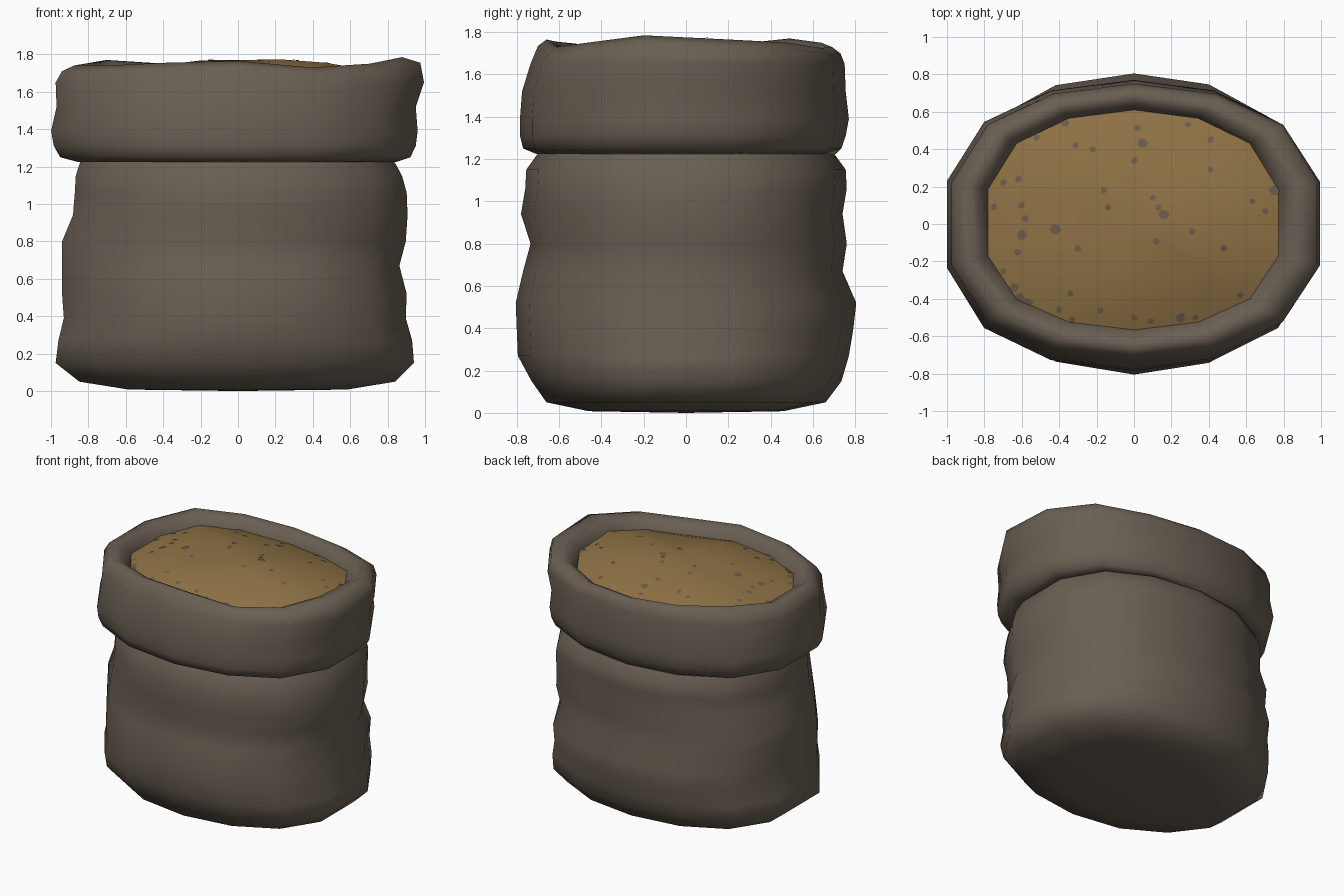
import bpy, bmesh, math, random
from mathutils import Vector
from mathutils.bvhtree import BVHTree

if "Cube" in bpy.data.objects:
    bpy.data.objects.remove(bpy.data.objects["Cube"])

random.seed(4)
N = 14


def material(name, rgb):
    m = bpy.data.materials.new(name)
    m.diffuse_color = (*rgb, 1)
    m.use_nodes = True
    m.node_tree.nodes["Principled BSDF"].inputs["Base Color"].default_value = m.diffuse_color
    return m


CLOTH = material("brown grey cloth", (0.142, 0.114, 0.086))
GRAIN = material("golden grain", (0.275, 0.17, 0.06))
SPECK = material("dark speck", (0.142, 0.108, 0.072))


def ring(bm, left, right, front, back, z, power=0.73, body=False):
    """Fourteen-sided rounded ring; z is a number or one height per corner."""
    verts = []
    for k in range(N):
        a = 2 * math.pi * k / N
        s, c = math.sin(a), math.cos(a)
        p = power
        if k in (3, 4, 10, 11):
            p = 0.8
        elif body:  # the body is fuller back right, slacker front left
            p = {1: 0.73, 2: 0.73, 8: 0.86, 9: 0.88}.get(k, power)
        x = s * (right if s > 0 else left)
        y = math.copysign(abs(c) ** p, c) * (back if c > 0 else front)
        if body and k == 9:
            x *= 0.985
        h = z[k] if isinstance(z, list) else z
        verts.append(bm.verts.new((x, y, h)))
    return verts


def bridge(bm, a, b):
    for k in range(N):
        n = (k + 1) % N
        bm.faces.new((a[n], a[k], b[k], b[n]))


def cap(bm, loop, point, up):
    c = bm.verts.new(point)
    for k in range(N):
        n = (k + 1) % N
        bm.faces.new((loop[n], loop[k], c) if up else (loop[k], loop[n], c))


def finish(bm, name, mat, angle=None):
    me = bpy.data.meshes.new(name)
    bm.to_mesh(me)
    bm.free()
    me.materials.append(mat)
    ob = bpy.data.objects.new(name, me)
    bpy.context.collection.objects.link(ob)
    if angle:
        bpy.context.view_layer.objects.active = ob
        ob.select_set(True)
        bpy.ops.object.shade_smooth_by_angle(angle=math.radians(angle))
        ob.select_set(False)
    return ob


# Sack body: left, right, front, back half-widths and height
BODY = [
    (0.60, 0.60, 0.46, 0.46, 0.008), (0.87, 0.86, 0.66, 0.66, 0.05),
    (1.00, 0.965, 0.73, 0.735, 0.15), (0.985, 0.955, 0.795, 0.77, 0.27),
    (0.955, 0.92, 0.80, 0.79, 0.39), (0.965, 0.925, 0.805, 0.805, 0.52),
    (0.965, 0.885, 0.77, 0.74, 0.67), (0.965, 0.92, 0.735, 0.76, 0.80),
    (0.905, 0.93, 0.78, 0.74, 0.94), (0.895, 0.925, 0.76, 0.76, 1.06),
    (0.89, 0.90, 0.755, 0.755, 1.15), (0.86, 0.85, 0.69, 0.69, 1.24),
]
# Rolled cuff, from the tucked hem up to the shoulder
CUFF = [
    (0.88, 0.87, 0.71, 0.71, 1.225), (0.975, 0.945, 0.77, 0.735, 1.25),
    (1.01, 0.975, 0.785, 0.755, 1.31), (1.025, 0.985, 0.785, 0.77, 1.39),
    (0.995, 0.975, 0.775, 0.755, 1.52), (1.0, 1.02, 0.735, 0.75, 1.65),
]
RIM = [1.73, 1.725, 1.75, 1.765, 1.785, 1.75, 1.73,
       1.765, 1.755, 1.74, 1.74, 1.74, 1.77, 1.75]

bm = bmesh.new()
loops = [ring(bm, *r, power=0.78, body=True) for r in BODY]
loops += [ring(bm, *r) for r in CUFF]
# Uneven rounded mouth and the inside wall
for (l, r, f, b), dz in [((0.965, 1.0, 0.70, 0.73), -0.03),
                         ((0.90, 0.90, 0.66, 0.69), 0.0),
                         ((0.85, 0.84, 0.61, 0.64), -0.025),
                         ((0.80, 0.79, 0.565, 0.61), -0.09),
                         ((0.78, 0.77, 0.54, 0.58), -0.20)]:
    loops.append(ring(bm, l, r, f, b, [h + dz for h in RIM]))
for a, b in zip(loops, loops[1:]):
    bridge(bm, a, b)
cap(bm, loops[0], (0, 0, 0), False)
finish(bm, "sack", CLOTH, 75)

# Domed grain filling
bm = bmesh.new()
steps = [1.0, 0.85, 0.6, 0.3]
heap = [ring(bm, 0.81 * s, 0.80 * s, 0.57 * s, 0.61 * s,
             [1.77 - 0.11 * s ** 2.2 + (h - 1.75) * s for h in RIM]) for s in steps]
for a, b in zip(heap, heap[1:]):
    bridge(bm, a, b)
cap(bm, heap[-1], (0, 0, 1.77), True)
bm.normal_update()
tree = BVHTree.FromBMesh(bm)
finish(bm, "grain", GRAIN, 60)

# Dark specks lying on the grain: large, then small ones
LARGE = [(-.37, .54), (-.6, -.06), (-.61, -.39), (.75, .18), (.16, .05),
         (.05, .43), (-.42, -.03), (-.64, -.34), (.25, -.5), (-.57, -.42)]
SMALL = [(-.52, .46), (-.31, .42), (-.22, .4), (0, .34), (.02, .51), (.29, .53),
         (.41, .29), (.63, .12), (.7, .07), (-.16, .18), (-.14, .09), (.1, .14),
         (.13, .09), (.31, -.04), (.12, -.09), (.48, -.13), (-.6, .1), (-.7, .22),
         (-.62, .24), (-.75, .09), (-.62, -.15), (-.3, -.13), (-.7, -.25),
         (-.34, -.37), (-.4, -.46), (-.18, -.46), (-.33, -.51), (0, -.5),
         (.09, -.52), (.33, -.5), (.57, -.38), (.41, .45), (-.58, .03)]
bm = bmesh.new()
for i, (x, y) in enumerate(LARGE + SMALL):
    hit, normal, _, _ = tree.ray_cast(Vector((x, y, 3)), Vector((0, 0, -1)))
    if hit is None:
        continue
    q = Vector((0, 0, 1)).rotation_difference(normal)
    rad = 0.028 if i < len(LARGE) else 0.018
    pts = [hit + normal * 0.004 + q @ Vector((math.cos(t), math.sin(t), 0)) * rad * random.uniform(0.8, 1.2)
           for t in [j * math.pi / 3 for j in range(6)]]
    bm.faces.new([bm.verts.new(p) for p in pts])
finish(bm, "specks", SPECK)
